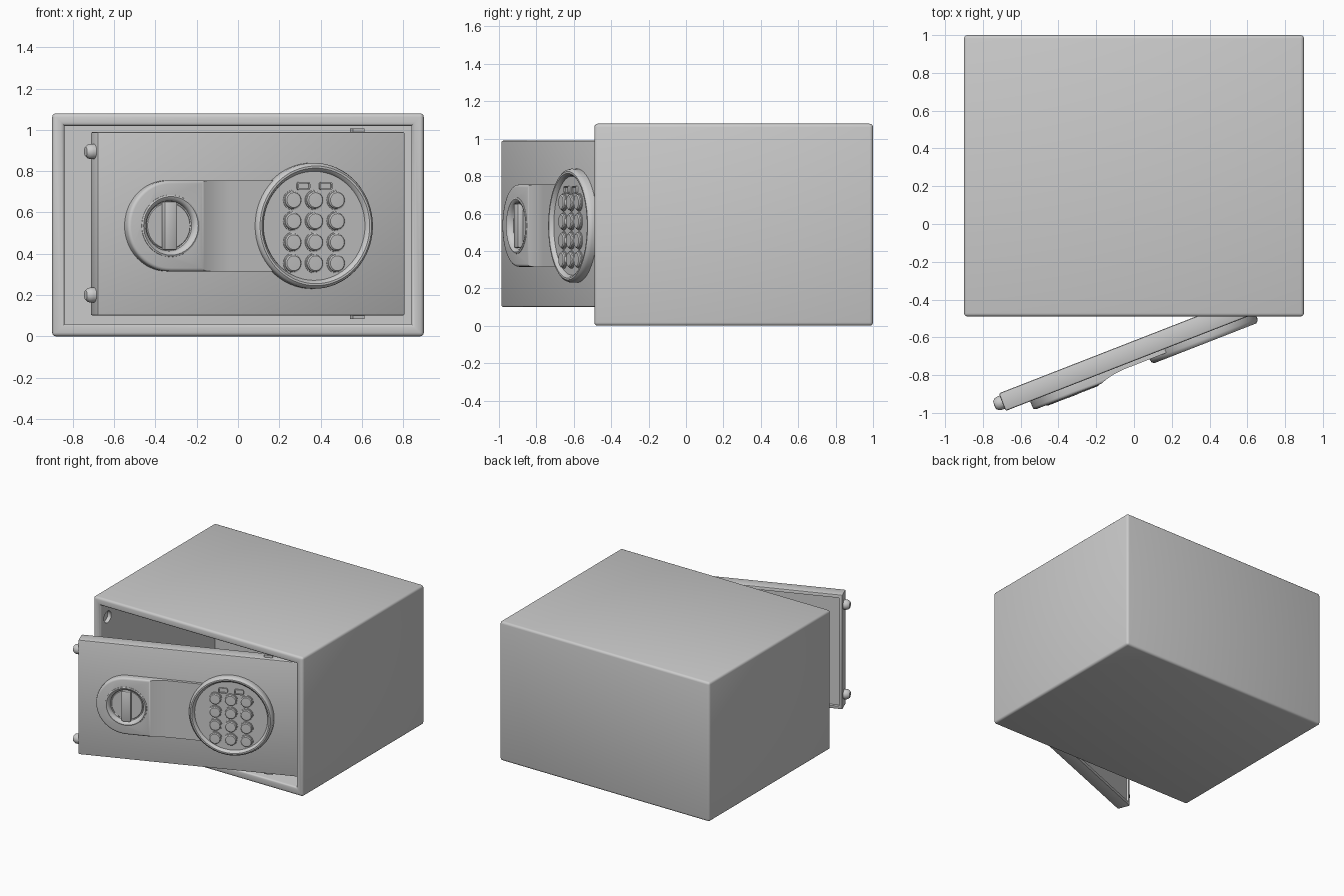
import bpy, bmesh, math
from mathutils import Matrix, Vector

if "Cube" in bpy.data.objects:
    bpy.data.objects.remove(bpy.data.objects["Cube"], do_unlink=True)

grey = bpy.data.materials.new("light grey metal")
grey.use_nodes = True
GREY = (0.6, 0.6, 0.6, 1)
grey.diffuse_color = GREY
grey.node_tree.nodes["Principled BSDF"].inputs["Base Color"].default_value = GREY

# Door frame of reference: x along the door, -y out of its front face
DOOR = Matrix.Translation((-0.68, -0.99, 0)) @ Matrix.Rotation(math.radians(21.3), 4, 'Z')
MID = 0.535
LOCK, PAD = 0.36, 1.115


def make(name, bm, matrix=Matrix(), cutters=()):
    """Turn a bmesh into a finished object, with optional boolean cuts."""
    bmesh.ops.recalc_face_normals(bm, faces=bm.faces)
    mesh = bpy.data.meshes.new(name)
    bm.to_mesh(mesh)
    bm.free()
    mesh.materials.append(grey)
    ob = bpy.data.objects.new(name, mesh)
    ob.matrix_world = matrix
    bpy.context.collection.objects.link(ob)
    if cutters:
        for c in cutters:
            mod = ob.modifiers.new("cut", 'BOOLEAN')
            mod.operation, mod.solver, mod.object = 'DIFFERENCE', 'EXACT', c
        bpy.context.view_layer.update()
        dg = bpy.context.evaluated_depsgraph_get()
        ob.data = bpy.data.meshes.new_from_object(ob.evaluated_get(dg))
        ob.modifiers.clear()
        for c in cutters:
            bpy.data.objects.remove(c, do_unlink=True)
    bpy.ops.object.select_all(action='DESELECT')
    ob.select_set(True)
    bpy.context.view_layer.objects.active = ob
    bpy.ops.object.shade_smooth_by_angle(angle=math.radians(35))
    return ob


def box_bm(lo, hi):
    lo, hi = Vector(lo), Vector(hi)
    bm = bmesh.new()
    bmesh.ops.create_cube(bm, size=1, matrix=Matrix.Translation((lo + hi) / 2)
                          @ Matrix.Diagonal((*(hi - lo), 1)))
    return bm


def bevel(bm, edges, width, segments=2):
    bmesh.ops.bevel(bm, geom=list(edges), offset=width, segments=segments,
                    profile=0.5, affect='EDGES')


def prism_bm(points, direction):
    """Extrude a flat outline along a direction."""
    bm = bmesh.new()
    face = bm.faces.new([bm.verts.new(p) for p in points])
    ext = bmesh.ops.extrude_face_region(bm, geom=[face])["geom"]
    moved = [g for g in ext if isinstance(g, bmesh.types.BMVert)]
    bmesh.ops.translate(bm, vec=direction, verts=moved)
    return bm


def lathe_bm(profile, steps=48):
    """Spin (radius, height) points about the axis pointing out of the door."""
    bm = bmesh.new()
    vs = [bm.verts.new((r, -h, 0)) for r, h in profile]
    es = [bm.edges.new(p) for p in zip(vs, vs[1:])]
    bmesh.ops.spin(bm, geom=vs + es, cent=(0, 0, 0), axis=(0, 1, 0),
                   angle=math.tau, steps=steps)
    bmesh.ops.remove_doubles(bm, verts=bm.verts, dist=0.0001)
    return bm


def on_door(x, z, out=0.0):
    return DOOR @ Matrix.Translation((x, -out, z))


# Cabinet: rounded box with a mitred frame and a deep hollow
bm = box_bm((-0.9, -0.49, 0), (0.9, 1, 1.08))
outer = list(bm.edges)
front = min(bm.faces, key=lambda f: f.calc_center_median().y)
bmesh.ops.inset_region(bm, faces=[front], thickness=0.085)
lip = list(front.edges)
ext = bmesh.ops.extrude_face_region(bm, geom=[front])["geom"]
bmesh.ops.translate(bm, vec=(0, 1.41, 0),
                    verts=[g for g in ext if isinstance(g, bmesh.types.BMVert)])
if front.is_valid:
    bm.faces.remove(front)
bevel(bm, outer + [e for e in lip if e.is_valid], 0.018, 3)
sockets = []
for z in (0.2, 0.9):
    sockets.append(make("socket_cutter", lathe_bm([(0, -0.05), (0.045, -0.05), (0.045, 0.05), (0, 0.05)], 24),
                        Matrix.Translation((-0.82, -0.4, z)) @ Matrix.Rotation(math.pi / 2, 4, 'Z')))
make("cabinet", bm, cutters=sockets)

# Door slab with a shallow recess in the back
bm = box_bm((0, 0, 0.1), (1.6, 0.1, 0.99))
edges = list(bm.edges)
back = max(bm.faces, key=lambda f: f.calc_center_median().y)
bmesh.ops.inset_region(bm, faces=[back], thickness=0.035)
bmesh.ops.inset_region(bm, faces=[back], thickness=0.004, depth=-0.015)
bevel(bm, edges, 0.01)
make("door", bm, DOOR)

# Locking bolts on the free edge, hinge pins near the other
for z, label in ((0.2, "lower"), (0.895, "upper")):
    prof = [(0, 0.045), (0.022, 0.043), (0.034, 0.03), (0.037, 0.015), (0.037, -0.02), (0, -0.02)]
    make(label + "_bolt", lathe_bm(prof, 24),
         DOOR @ Matrix.Translation((0, 0.05, z)) @ Matrix.Rotation(-math.pi / 2, 4, 'Z'))
for z, label in ((0.095, "lower"), (0.995, "upper")):
    make(label + "_hinge_pin", box_bm((1.34, 0.03, z - 0.012), (1.4, 0.07, z + 0.012)), DOOR)

# Lock plate: rounded end, scooped down towards the keypad
R = 0.22
outline = [(LOCK - R * math.sin(a), 0, MID + R * math.cos(a))
           for a in [math.pi * i / 32 for i in range(33)]]
outline += [(PAD, 0, MID - R), (PAD, 0, MID + R)]
bm = prism_bm(outline, (0, -0.05, 0))
bevel(bm, [e for e in bm.edges if all(v.co.y < -0.04 for v in e.verts)], 0.016, 3)
scoop = [(0.52 + 0.155 * t, -0.022 - 0.029 * (1 - t) ** 2, MID - 0.3)
         for t in [i / 10 for i in range(11)]]
scoop += [(1.3, -0.022, MID - 0.3), (1.3, -0.1, MID - 0.3), (0.52, -0.1, MID - 0.3)]
scoop_cut = make("scoop_cutter", prism_bm(scoop, (0, 0, 0.6)), DOOR)
dial_cut = make("dial_cutter", lathe_bm([(0, 0.012), (0.14, 0.012), (0.14, 0.1), (0, 0.1)]),
                on_door(LOCK, MID))
make("lock_plate", bm, DOOR, [scoop_cut, dial_cut])

# Lock dial with raised ring and turning grip
make("lock_dial", lathe_bm([(0.152, 0.045), (0.15, 0.052), (0.142, 0.055), (0.13, 0.05),
                            (0.122, 0.038), (0.12, 0.022), (0.114, 0.02), (0.11, 0.025),
                            (0, 0.025)]), on_door(LOCK, MID))
bm = box_bm((-0.034, -0.056, -0.118), (0.034, -0.015, 0.118))
bevel(bm, bm.edges, 0.009)
make("lock_grip", bm, on_door(LOCK, MID))

# Keypad dish with rounded rim
make("keypad_dish", lathe_bm([(0.305, 0), (0.305, 0.028), (0.3, 0.042), (0.29, 0.05),
                              (0.28, 0.05), (0.27, 0.042), (0.264, 0.028), (0, 0.028)], 64),
     on_door(PAD, MID))

# Keypad buttons, each in a thin collar
button = [(0.048, 0), (0.048, 0.006), (0.043, 0.007), (0.042, 0.014), (0.036, 0.02), (0, 0.021)]
for row in range(4):
    for col in range(3):
        make(f"button_{row + 1}_{col + 1}", lathe_bm(button, 24),
             on_door(PAD + (col - 1) * 0.113, 0.66 - row * 0.102, 0.027))

# Indicator lamps with a sunken window
for side in (-1, 1):
    bm = box_bm((-0.034, -0.012, -0.02), (0.034, 0, 0.02))
    bevel(bm, [e for e in bm.edges if abs(e.verts[0].co.y - e.verts[1].co.y) > 0.001], 0.012, 3)
    face = min(bm.faces, key=lambda f: f.calc_center_median().y)
    bmesh.ops.inset_region(bm, faces=[face], thickness=0.007)
    bmesh.ops.inset_region(bm, faces=[face], thickness=0.001, depth=-0.007)
    make("left_lamp" if side > 0 else "right_lamp", bm, on_door(PAD + side * 0.058, 0.728, 0.027))
